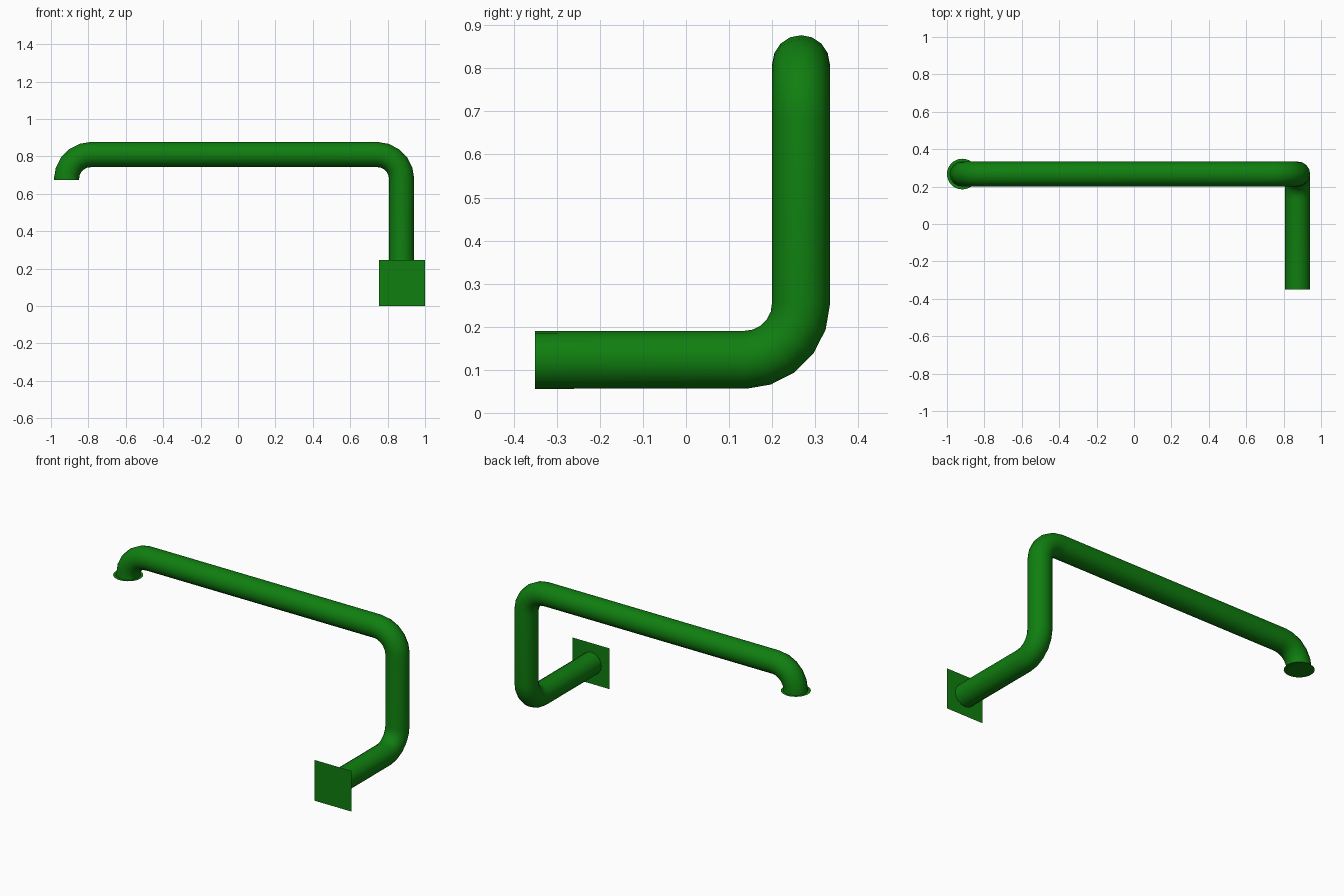
import bpy, math
from mathutils import Vector

if "Cube" in bpy.data.objects:
    bpy.data.objects.remove(bpy.data.objects["Cube"])

GREEN = bpy.data.materials.new("green_paint")
GREEN.diffuse_color = (0.005, 0.21, 0.005, 1)
GREEN.use_nodes = True
GREEN.node_tree.nodes["Principled BSDF"].inputs["Base Color"].default_value = GREEN.diffuse_color
R, BEND, STEPS = 0.067, 0.132, 5


def finish(obj, name):
    obj.name = name
    obj.data.materials.append(GREEN)


def rounded_path(corners):
    """Replace each inner corner with a right-angle arc of radius BEND."""
    pts = [Vector(corners[0])]
    for a, b, c in zip(corners, corners[1:], corners[2:]):
        a, b, c = Vector(a), Vector(b), Vector(c)
        u, v = (a - b).normalized(), (c - b).normalized()
        centre = b + (u + v) * BEND
        for i in range(STEPS + 1):
            t = math.pi / 2 * i / STEPS
            p = centre - v * BEND * math.cos(t) - u * BEND * math.sin(t)
            if (p - pts[-1]).length > 1e-4:
                pts.append(p)
    end = Vector(corners[-1])
    if (end - pts[-1]).length > 1e-4:
        pts.append(end)
    return pts


# Pipe: wall plate -> back -> up -> across -> down to the outlet
X, Y, Z0, Z1, XL, ZE = 0.875, 0.267, 0.123, 0.81, -0.917, 0.675
path = rounded_path([(X, -0.35, Z0), (X, Y, Z0), (X, Y, Z1), (XL, Y, Z1), (XL, Y, ZE)])
curve = bpy.data.curves.new("pipe", 'CURVE')
curve.dimensions = '3D'
curve.bevel_depth = R
curve.bevel_resolution = 6
spline = curve.splines.new('POLY')
spline.points.add(len(path) - 1)
for sp, p in zip(spline.points, path):
    sp.co = (*p, 1)
pipe = bpy.data.objects.new("pipe", curve)
bpy.context.collection.objects.link(pipe)
bpy.context.view_layer.objects.active = pipe
pipe.select_set(True)
bpy.ops.object.convert(target='MESH')
pipe = bpy.context.object
bpy.ops.object.shade_smooth_by_angle(angle=math.radians(40))
finish(pipe, "pipe")

# Square mounting plate, a thin sheet facing the front
bpy.ops.mesh.primitive_plane_add(size=0.245, location=(0.8775, -0.35, 0.1225),
                                 rotation=(math.pi / 2, 0, 0))
finish(bpy.context.object, "mounting_plate")

# Round outlet disc, a thin sheet facing down
bpy.ops.mesh.primitive_circle_add(vertices=32, radius=0.082, fill_type='NGON',
                                  location=(XL - 0.001, Y, ZE), rotation=(math.pi, 0, 0))
finish(bpy.context.object, "outlet_disc")
